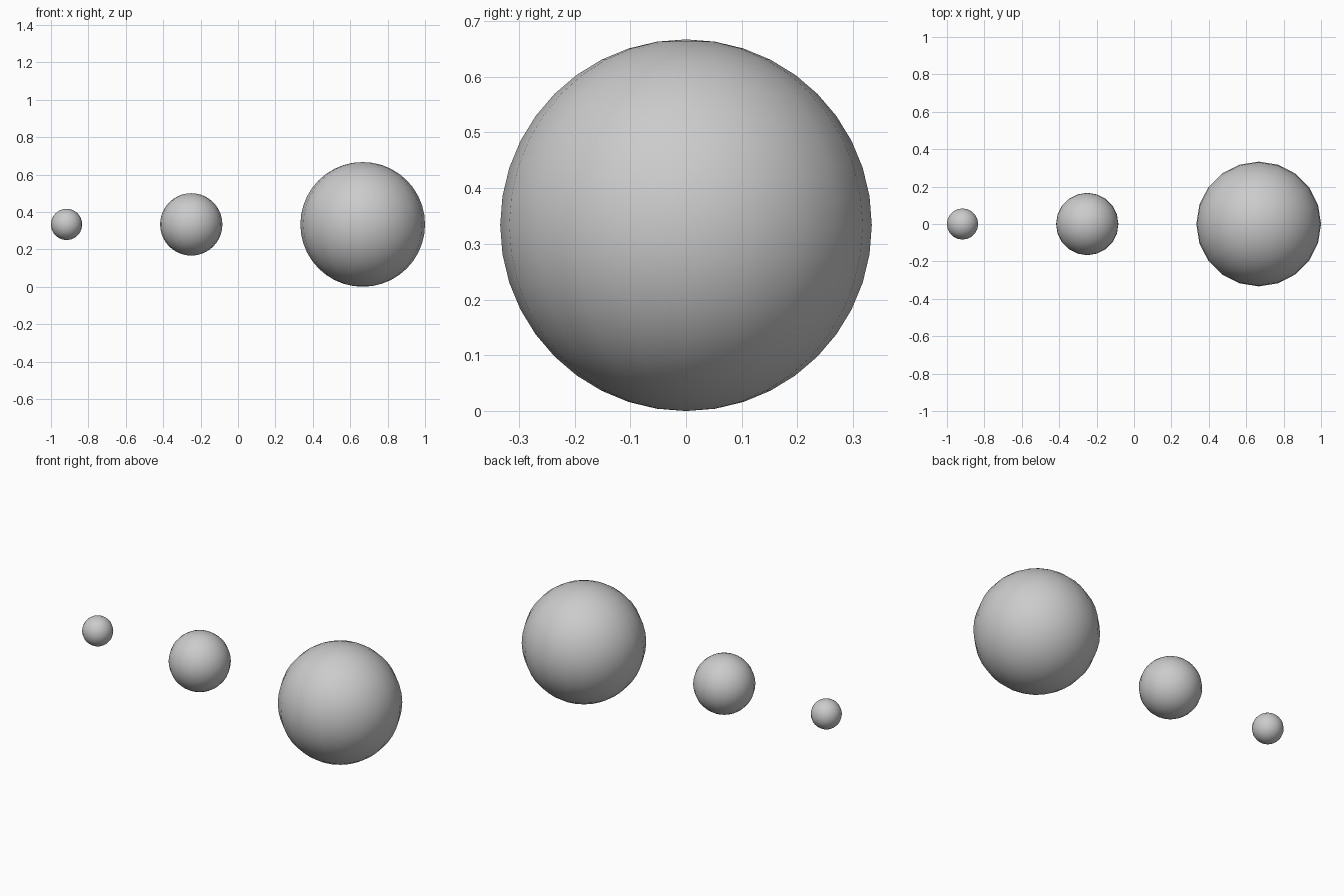
import bpy

if "Cube" in bpy.data.objects:
    bpy.data.objects.remove(bpy.data.objects["Cube"])

UNIT = 1 / 12              # radius of the smallest ball
CENTRE_Z = 4 * UNIT        # all centres share the large ball's height


def ball(name, x, radius):
    bpy.ops.mesh.primitive_uv_sphere_add(
        segments=20, ring_count=20, radius=radius, location=(x, 0, CENTRE_Z))
    obj = bpy.context.object
    obj.name = name
    bpy.ops.object.shade_smooth()


# Row of three balls, each twice the size of the one before
ball("small_ball", -11 * UNIT, UNIT)
ball("medium_ball", -3 * UNIT, 2 * UNIT)
ball("large_ball", 8 * UNIT, 4 * UNIT)
